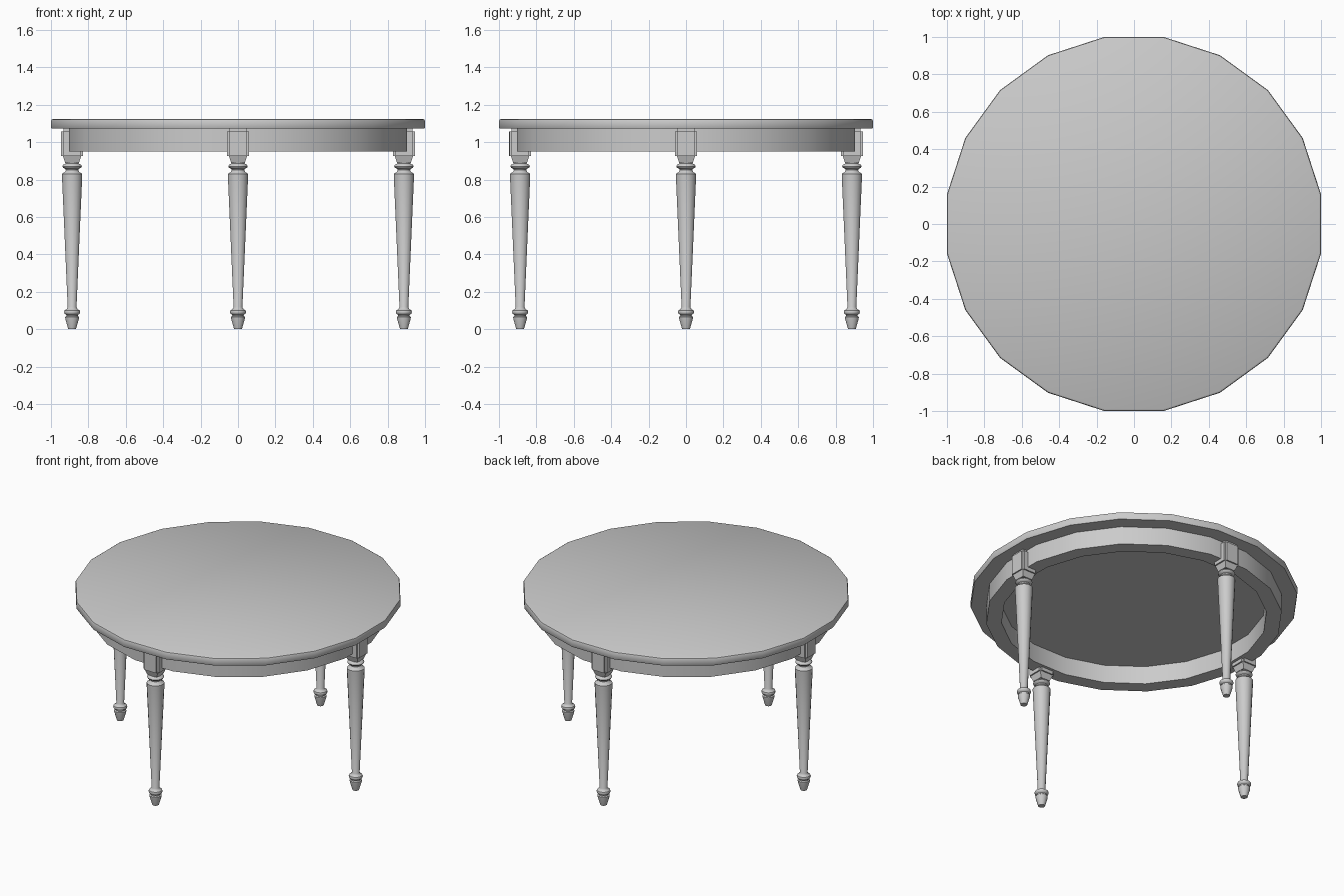
import bpy, bmesh, math
from mathutils import Matrix

if "Cube" in bpy.data.objects:
    bpy.data.objects.remove(bpy.data.objects["Cube"])

grey = bpy.data.materials.new("plain grey")
grey.diffuse_color = (0.6, 0.6, 0.6, 1)
grey.use_nodes = True
grey.node_tree.nodes["Principled BSDF"].inputs["Base Color"].default_value = grey.diffuse_color


def finish(name, bm, angle=35):
    bmesh.ops.recalc_face_normals(bm, faces=bm.faces)
    me = bpy.data.meshes.new(name)
    bm.to_mesh(me)
    bm.free()
    me.materials.append(grey)
    ob = bpy.data.objects.new(name, me)
    bpy.context.collection.objects.link(ob)
    me.shade_smooth()
    me.set_sharp_from_angle(angle=math.radians(angle))
    return ob


def lathe(bm, profile, sides, closed=False):
    """Spin (radius, z) points about z; flat sides face the axes."""
    rings = []
    for r, z in profile:
        ring = []
        for i in range(sides):
            a = 2 * math.pi * (i + 0.5) / sides
            ring.append(bm.verts.new((r * math.cos(a), r * math.sin(a), z)))
        rings.append(ring)
    pairs = list(zip(rings, rings[1:]))
    if closed:
        pairs.append((rings[-1], rings[0]))
    for lo, hi in pairs:
        for i in range(sides):
            j = (i + 1) % sides
            bm.faces.new((lo[i], lo[j], hi[j], hi[i]))
    if not closed:
        bm.faces.new(rings[0][::-1])
        bm.faces.new(rings[-1])


def box(bm, x0, x1, y0, y1, z0, z1):
    m = (Matrix.Translation(((x0 + x1) / 2, (y0 + y1) / 2, (z0 + z1) / 2))
         @ Matrix.Diagonal((x1 - x0, y1 - y0, z1 - z0, 1)))
    return bmesh.ops.create_cube(bm, size=1, matrix=m)["verts"]


K = 1 / math.cos(math.pi / 20)   # flat-to-corner factor of a 20-gon

# Table top with a softened upper rim
bm = bmesh.new()
lathe(bm, [(0.997 * K, 1.072), (1.0 * K, 1.077), (1.0 * K, 1.112),
           (0.997 * K, 1.12), (0.988 * K, 1.125)], 20)
finish("table_top", bm)

# Apron ring under the top
bm = bmesh.new()
lathe(bm, [(0.81 * K, 0.95), (0.903 * K, 0.95),
           (0.903 * K, 1.074), (0.81 * K, 1.074)], 20, closed=True)
finish("apron", bm)

# Turned leg profile: foot, ankle ring, tapered shaft, neck and collar
LEG = [(0.021, 0), (0.037, 0.055), (0.038, 0.066), (0.031, 0.071),
       (0.032, 0.077), (0.041, 0.083), (0.044, 0.092), (0.041, 0.101),
       (0.030, 0.107), (0.024, 0.118), (0.055, 0.815), (0.055, 0.831),
       (0.040, 0.840), (0.034, 0.850), (0.036, 0.857), (0.049, 0.863),
       (0.053, 0.871), (0.049, 0.879), (0.036, 0.885), (0.034, 0.895)]

for k, side in enumerate(("right", "back", "left", "front")):
    spot = (Matrix.Rotation(k * math.pi / 2, 4, "Z")
            @ Matrix.Translation((0.887, 0, 0)))

    # Turned leg
    bm = bmesh.new()
    lathe(bm, LEG, 16)
    bm.transform(spot)
    finish(side + "_leg", bm, 40)

    # Square block with a tapered underside and raised panels
    bm = bmesh.new()
    box(bm, -0.046, 0.046, -0.046, 0.046, 0.925, 1.074)
    for v in box(bm, -0.05, 0.05, -0.05, 0.05, 0.888, 0.93):
        if v.co.z < 0.9:
            v.co.x *= 0.72
            v.co.y *= 0.72
    for q in range(4):
        vs = box(bm, 0.04, 0.058, -0.045, 0.045, 0.927, 1.056)
        bmesh.ops.rotate(bm, verts=vs, cent=(0, 0, 0),
                         matrix=Matrix.Rotation(q * math.pi / 2, 3, "Z"))
    bm.transform(spot)
    finish(side + "_leg_block", bm, 20)
